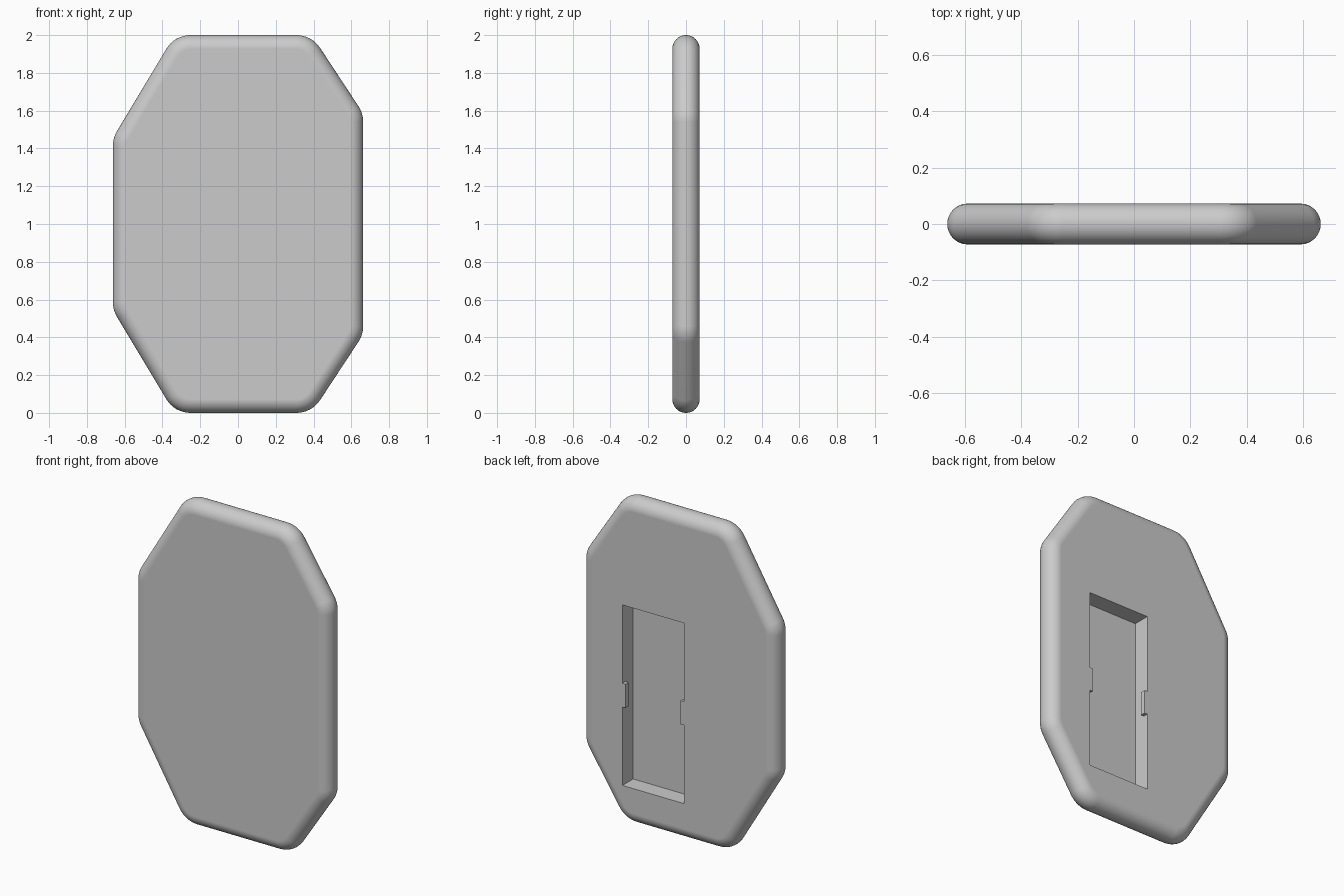
import bpy, bmesh, math
from mathutils import Vector

HALF = 0.0725      # half thickness, also the rim radius
CORNER = 0.15      # outline corner radius
ARC, RIM = 8, 16   # segments per corner and around the rim

old = bpy.data.objects.get("Cube")
if old:
    bpy.data.objects.remove(old)

grey = bpy.data.materials.new("light_grey")
grey.use_nodes = True
grey.diffuse_color = (0.6, 0.6, 0.6, 1)
grey.node_tree.nodes["Principled BSDF"].inputs["Base Color"].default_value = grey.diffuse_color


def make_object(name, bm):
    bmesh.ops.recalc_face_normals(bm, faces=bm.faces)
    mesh = bpy.data.meshes.new(name)
    bm.to_mesh(mesh)
    bm.free()
    mesh.materials.append(grey)
    obj = bpy.data.objects.new(name, mesh)
    bpy.context.collection.objects.link(obj)
    return obj


def box(name, x, y, z):
    """Box from (min, max) pairs."""
    bm = bmesh.new()
    bmesh.ops.create_cube(bm, size=1)
    for v in bm.verts:
        v.co = [lo + (c + 0.5) * (hi - lo) for c, (lo, hi) in zip(v.co, (x, y, z))]
    return make_object(name, bm)


def activate(obj):
    bpy.ops.object.select_all(action="DESELECT")
    obj.select_set(True)
    bpy.context.view_layer.objects.active = obj


def cut(obj, cutter):
    mod = obj.modifiers.new("cut", "BOOLEAN")
    mod.operation, mod.solver, mod.object = "DIFFERENCE", "EXACT", cutter
    activate(obj)
    bpy.ops.object.modifier_apply(modifier=mod.name)
    bpy.data.objects.remove(cutter)


# Outline: lower half, mirrored upwards, counter-clockwise in x and z
lower = [(-0.6625, 0.545), (-0.336, 0), (0.39, 0), (0.6625, 0.414)]
outline = [Vector(p) for p in lower + [(x, 2 - z) for x, z in reversed(lower)]]

# Rounded corners as (arc centre, outward direction)
arcs = []
for i, p in enumerate(outline):
    a = (p - outline[i - 1]).normalized()
    b = (outline[(i + 1) % len(outline)] - p).normalized()
    out_a, out_b = Vector((a.y, -a.x)), Vector((b.y, -b.x))
    centre = p - (out_a + out_b) * CORNER / (1 + out_a.dot(out_b))
    start = math.atan2(out_a.y, out_a.x)
    turn = math.acos(out_a.dot(out_b))
    for k in range(ARC + 1):
        t = start + turn * k / ARC
        arcs.append((centre, Vector((math.cos(t), math.sin(t)))))

# Body: plate with a fully rounded rim, lofted from front to back
bm = bmesh.new()
rings = []
for j in range(RIM + 1):
    phi = math.pi * (j / RIM - 0.5)
    radius = CORNER - HALF * (1 - math.cos(phi))
    ring = []
    for centre, d in arcs:
        q = centre + d * radius
        ring.append(bm.verts.new((q.x, HALF * math.sin(phi), q.y)))
    rings.append(ring)
for r, s in zip(rings, rings[1:]):
    for k in range(len(r)):
        n = (k + 1) % len(r)
        bm.faces.new((r[k], r[n], s[n], s[k]))
bm.faces.new(rings[0])
bm.faces.new(rings[-1])
body = make_object("plate_body", bm)

# Pocket in the back, leaving a small retaining tab on each side
left, right = -0.036, 0.382
pocket = box("pocket_cutter", (left, right), (HALF - 0.104, 0.2), (0.228, 1.338))
for wall in (left, right):
    tab = box("tab_cutter", (wall - 0.021, wall + 0.021), (HALF - 0.03, 0.3), (0.71, 0.856))
    cut(pocket, tab)
cut(body, pocket)

# Smooth rim, flat faces and crisp pocket edges
activate(body)
bpy.ops.object.shade_smooth_by_angle(angle=math.radians(30))
weighted = body.modifiers.new("weighted_normals", "WEIGHTED_NORMAL")
weighted.keep_sharp = True
